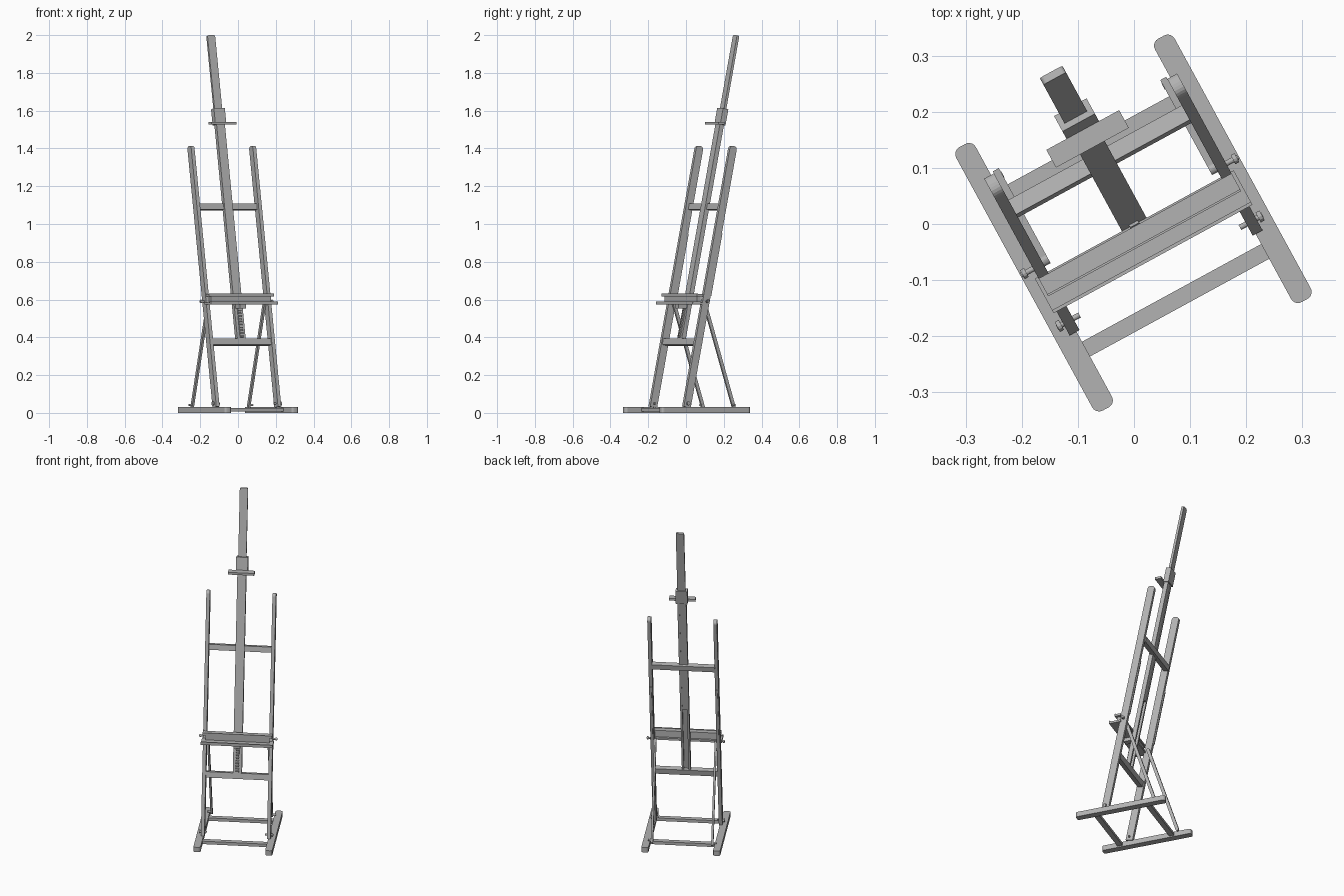
import bpy, bmesh, math
from mathutils import Matrix, Vector

if "Cube" in bpy.data.objects:
    bpy.data.objects.remove(bpy.data.objects["Cube"])

wood = bpy.data.materials.new("grey wood")
wood.use_nodes = True
GREY = (0.45, 0.45, 0.45, 1)
wood.diffuse_color = GREY
wood.node_tree.nodes["Principled BSDF"].inputs["Base Color"].default_value = GREY

# The whole easel is turned about z; parts are laid out straight, then turned
TURN = Matrix.Rotation(math.radians(28.6), 4, 'Z')
SLOPE = 0.203
LEAN = -math.atan(SLOPE)


def lean_y(z):
    """Depth of the leaning plane at a height."""
    return -0.097 + SLOPE * (z - 0.04)


def finish(name, bm, place):
    bm.transform(TURN @ place)
    mesh = bpy.data.meshes.new(name)
    bm.to_mesh(mesh)
    bm.free()
    mesh.materials.append(wood)
    obj = bpy.data.objects.new(name, mesh)
    bpy.context.collection.objects.link(obj)
    return obj


def box(name, centre, size, tilt=0.0, round_axis=None, radius=0.0, top_only=False):
    """Box tilted about x; edges along round_axis may be rounded."""
    bm = bmesh.new()
    bmesh.ops.create_cube(bm, size=1, matrix=Matrix.Diagonal((*size, 1)))
    if round_axis is not None:
        edges = [e for e in bm.edges
                 if abs((e.verts[0].co - e.verts[1].co).normalized()[round_axis]) > 0.9
                 and (not top_only or e.verts[0].co.z > 0)]
        bmesh.ops.bevel(bm, geom=edges, offset=radius, segments=5,
                        profile=0.5, affect='EDGES')
    place = Matrix.Translation(centre) @ Matrix.Rotation(tilt, 4, 'X')
    return finish(name, bm, place)


def leaning(name, x, z0, z1, width, depth, offset=0.0, **kw):
    """Bar lying in the leaning plane between two heights."""
    mid = (z0 + z1) / 2
    length = (z1 - z0) / math.cos(LEAN)
    return box(name, (x, lean_y(mid) + offset, mid), (width, depth, length), LEAN, **kw)


def knob(name, centre, radius, length):
    bm = bmesh.new()
    bmesh.ops.create_cone(bm, cap_ends=True, segments=12, radius1=radius,
                          radius2=radius, depth=length)
    return finish(name, bm, Matrix.Translation(centre) @ Matrix.Rotation(math.pi / 2, 4, 'Y'))


# Paired parts: feet, uprights, rear struts, rails and knobs
for side, s in (("left", 1), ("right", -1)):
    box(side + "_foot", (s * 0.202, 0.002, 0.015), (0.04, 0.535, 0.03),
        round_axis=2, radius=0.014)
    leaning(side + "_upright", s * 0.186, 0.03, 1.413, 0.02, 0.042,
            round_axis=0, radius=0.018, top_only=True)
    leaning(side + "_rear_rail", s * 0.186, 0.62, 0.95, 0.009, 0.008, offset=0.024)
    low, high = Vector((s * 0.17, 0.195, 0.03)), Vector((s * 0.17, 0.018, 0.585))
    run = high - low
    box(side + "_strut", (low + high) / 2, (0.012, 0.018, run.length + 0.01),
        math.atan2(-run.y, run.z), round_axis=0, radius=0.008)
    knob(side + "_strut_pin", (s * 0.178, 0.19, 0.042), 0.006, 0.03)
    # Tray bolts with a small cross handle
    knob(side + "_tray_bolt", (s * 0.2, 0.016, 0.59), 0.005, 0.04)
    knob(side + "_tray_bolt_head", (s * 0.214, 0.016, 0.59), 0.009, 0.008)
    # Pivot bolts at the foot of the upright
    knob(side + "_foot_bolt", (s * 0.186, -0.096, 0.05), 0.005, 0.046)
    knob(side + "_foot_bolt_head", (s * 0.204, -0.096, 0.05), 0.01, 0.008)

# Base bars between the feet
for name, y in (("front_base_bar", -0.155), ("rear_base_bar", 0.155)):
    box(name, (0, y, 0.016), (0.37, 0.03, 0.018))

# Cross bars between the uprights
box("upper_cross_bar", (0, lean_y(1.09) + 0.011, 1.09), (0.356, 0.03, 0.032), LEAN)
box("lower_cross_bar", (0, lean_y(0.375), 0.375), (0.356, 0.03, 0.034), LEAN)

# Mast: grooved lower channel with a sliding slat
leaning("mast_front", 0, 0.392, 1.56, 0.05, 0.01, offset=-0.009)
for side, s in (("left", 1), ("right", -1)):
    leaning(side + "_mast_rail", s * 0.019, 0.392, 1.56, 0.012, 0.016, offset=0.003)
leaning("mast_slider", 0, 0.8, 1.998, 0.046, 0.014, offset=0.002,
        round_axis=1, radius=0.008, top_only=True)

# Ratchet strip low on the mast
leaning("ratchet_strip", 0, 0.4, 0.6, 0.018, 0.006, offset=-0.016)
for i in range(12):
    z = 0.407 + i * 0.015
    box("ratchet_tooth", (0, lean_y(z) - 0.021, z), (0.018, 0.008, 0.006), LEAN + 0.5)

# Canvas tray: upper ledge, front board, grooved lower shelf
box("tray_ledge", (0, -0.022, 0.623), (0.392, 0.036, 0.013))
box("tray_board", (0, -0.022, 0.602), (0.36, 0.022, 0.03))
box("tray_shelf", (0, -0.036, 0.579), (0.404, 0.07, 0.012))
box("tray_lip", (0, -0.068, 0.587), (0.404, 0.006, 0.007))
box("ledge_lip", (0, -0.038, 0.631), (0.392, 0.004, 0.004))
box("tray_catch", (0, -0.03, 0.563), (0.036, 0.05, 0.022))

# Top clamp
leaning("clamp_collar", 0, 1.525, 1.61, 0.066, 0.032)
box("clamp_plate", (0, 0.173, 1.533), (0.148, 0.036, 0.014))
